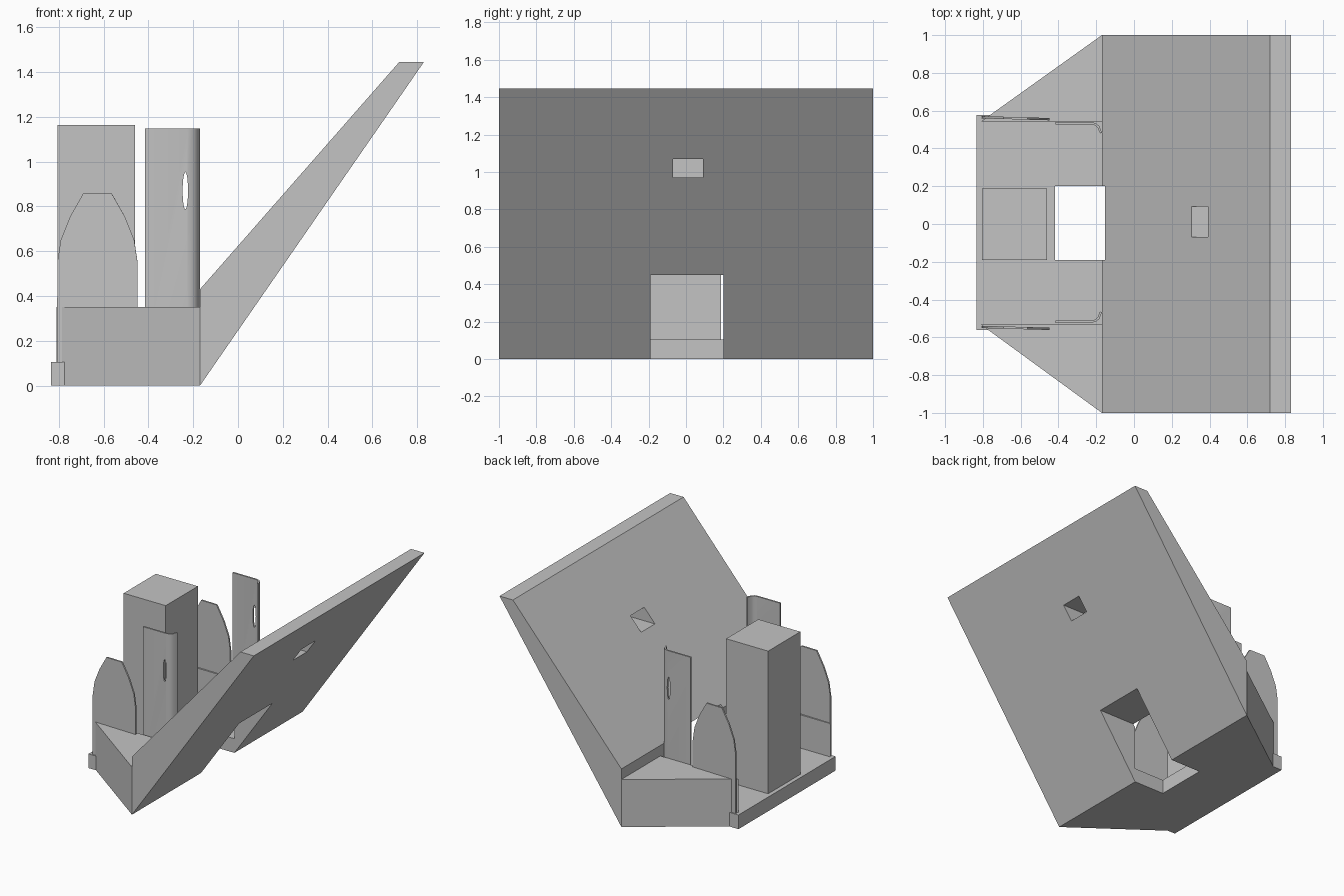
import bpy, bmesh, math

cube = bpy.data.objects.get("Cube")
if cube:
    bpy.data.objects.remove(cube, do_unlink=True)

grey = bpy.data.materials.new("plain_grey")
grey.use_nodes = True
colour = (0.55, 0.55, 0.55, 1)
grey.diffuse_color = colour
grey.node_tree.nodes["Principled BSDF"].inputs["Base Color"].default_value = colour


def prism(name, outline, low, high, axis):
    """Extrude a flat outline along z (x, y points) or along y (x, z points)."""
    bm = bmesh.new()
    place = (lambda p, h: (p[0], p[1], h)) if axis == "z" else (lambda p, h: (p[0], h, p[1]))
    rings = [[bm.verts.new(place(p, h)) for p in outline] for h in (low, high)]
    bm.faces.new(rings[0])
    bm.faces.new(rings[1])
    n = len(outline)
    for i in range(n):
        j = (i + 1) % n
        bm.faces.new((rings[0][i], rings[0][j], rings[1][j], rings[1][i]))
    bmesh.ops.recalc_face_normals(bm, faces=bm.faces)
    mesh = bpy.data.meshes.new(name)
    bm.to_mesh(mesh)
    bm.free()
    mesh.materials.append(grey)
    obj = bpy.data.objects.new(name, mesh)
    bpy.context.collection.objects.link(obj)
    return obj


def box(name, x0, x1, y0, y1, z0, z1):
    return prism(name, [(x0, y0), (x1, y0), (x1, y1), (x0, y1)], z0, z1, "z")


def cut(obj, cutter):
    mod = obj.modifiers.new("cut", "BOOLEAN")
    mod.operation = "DIFFERENCE"
    mod.solver = "EXACT"
    mod.object = cutter
    bpy.context.view_layer.objects.active = obj
    bpy.ops.object.modifier_apply(modifier=mod.name)


# Leaning slab and floor, with a doorway through both and a window in the slab
slab = prism("leaning_slab", [(-0.17, 0), (0.83, 1.445), (0.72, 1.445), (-0.17, 0.43)], -1, 1, "y")
floor = box("floor", -0.835, -0.17, -0.56, 0.578, 0, 0.105)
doorway = box("doorway_cutter", -0.417, 1.2, -0.19, 0.2, -0.1, 0.45)
window = box("window_cutter", 0.1, 0.9, -0.07, 0.092, 0.97, 1.07)
slot_outline = [(-0.235 + 0.012 * math.cos(a), 0.87 + 0.083 * math.sin(a))
                for a in (math.tau * i / 24 for i in range(24))]
slot = prism("slot_cutter", slot_outline, -1, 1, "y")
cut(slab, doorway)
cut(slab, window)
cut(floor, doorway)

# Square tower
box("tower", -0.805, -0.46, -0.19, 0.187, 0.105, 1.163)

# Plan of the curved panel and elevation of the arched panel
curved = [(-0.415, 0.531), (-0.225, 0.531), (-0.2, 0.525), (-0.182, 0.508), (-0.17, 0.475),
          (-0.18, 0.472), (-0.192, 0.501), (-0.205, 0.514), (-0.225, 0.519), (-0.415, 0.519)]
half_arch = [(0.18, 0.105), (0.179, 0.55), (0.164, 0.65), (0.122, 0.755), (0.064, 0.857)]
arch = half_arch + [(-x, z) for x, z in reversed(half_arch)]

for side, s in (("left_side", 1), ("right_side", -1)):
    # Buttress wedge beside the floor
    wedge = [(-0.17, s), (-0.81, 0.005 + s * 0.538), (-0.17, 0.005 + s * 0.538)]
    prism("buttress_" + ("back" if s > 0 else "front"), wedge, 0, 0.352, "z")
    # Tall panel that bends inward against the slab
    panel = prism("curved_panel_" + ("back" if s > 0 else "front"),
                  [(x, 0.008 + s * d) for x, d in curved], 0.105, 1.147, "z")
    cut(panel, slot)
    bpy.ops.object.select_all(action="DESELECT")
    panel.select_set(True)
    bpy.context.view_layer.objects.active = panel
    bpy.ops.object.shade_smooth_by_angle(angle=math.radians(40))
    # Thin arched panel standing on the buttress, slightly turned
    arched = prism("arched_panel_" + ("back" if s > 0 else "front"), arch, -0.006, 0.006, "y")
    arched.location = (-0.627, 0.005 + s * 0.555, 0)
    arched.rotation_euler.z = -0.028

for helper in (doorway, window, slot):
    bpy.data.objects.remove(helper, do_unlink=True)
